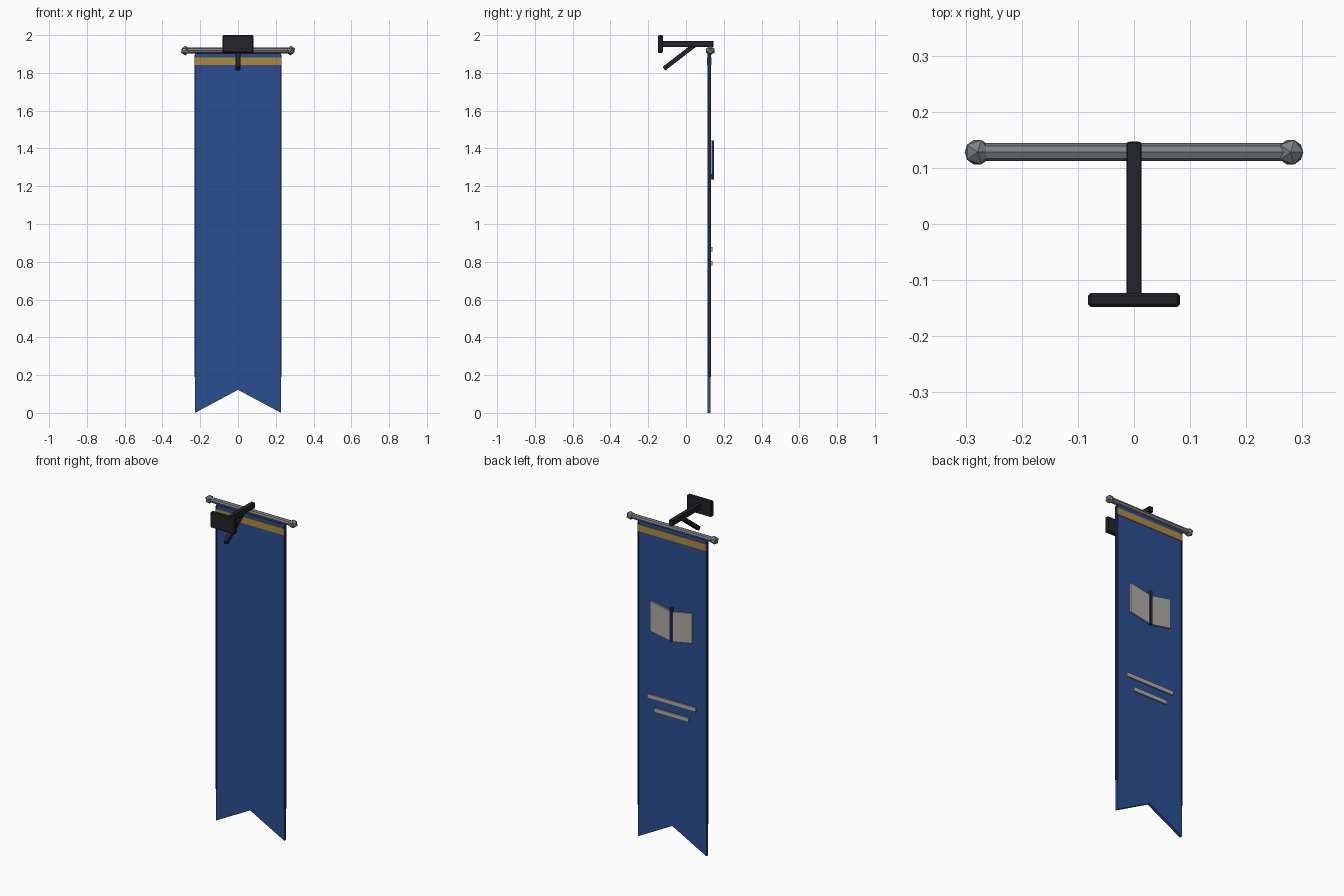
import bpy, bmesh, math
from mathutils import Vector

if "Cube" in bpy.data.objects:
    bpy.data.objects.remove(bpy.data.objects["Cube"])


def material(name, rgb):
    m = bpy.data.materials.new(name)
    m.diffuse_color = (*rgb, 1)
    m.use_nodes = True
    m.node_tree.nodes["Principled BSDF"].inputs["Base Color"].default_value = m.diffuse_color
    return m


IRON = material("dark_iron", (0.018, 0.018, 0.023))
STEEL = material("steel", (0.20, 0.22, 0.23))
BLUE = material("blue_cloth", (0.023, 0.077, 0.28))
NAVY = material("navy_cloth", (0.012, 0.025, 0.09))
GOLD = material("gold_trim", (0.43, 0.26, 0.045))
CREAM = material("cream_cloth", (0.42, 0.41, 0.37))


def finish(bm, name, mat, bevel=0):
    bmesh.ops.recalc_face_normals(bm, faces=bm.faces)
    me = bpy.data.meshes.new(name)
    bm.to_mesh(me)
    bm.free()
    ob = bpy.data.objects.new(name, me)
    bpy.context.collection.objects.link(ob)
    me.materials.append(mat)
    if bevel:
        b = ob.modifiers.new("bevel", 'BEVEL')
        b.width = bevel
        b.segments = 1
    return ob


def box(name, x, y, z, mat, bevel=0):
    """Box from (min, max) ranges."""
    bm = bmesh.new()
    bmesh.ops.create_cube(bm, size=1)
    for v in bm.verts:
        v.co = Vector([(a + b) / 2 + c * (b - a) for (a, b), c in zip((x, y, z), v.co)])
    return finish(bm, name, mat, bevel)


def panel(name, outline, y0, y1, mat):
    """Outline in x,z extruded along y."""
    bm = bmesh.new()
    face = bm.faces.new([bm.verts.new((x, y0, z)) for x, z in outline])
    out = bmesh.ops.extrude_face_region(bm, geom=[face])["geom"]
    verts = [g for g in out if isinstance(g, bmesh.types.BMVert)]
    bmesh.ops.translate(bm, verts=verts, vec=(0, y1 - y0, 0))
    return finish(bm, name, mat)


# Wall bracket: plate, arm and diagonal brace
box("wall_plate", (-0.082, 0.082), (-0.148, -0.123), (1.905, 2.0), IRON, 0.005)
box("bracket_arm", (-0.0135, 0.0135), (-0.13, 0.146), (1.937, 1.969), IRON, 0.002)
a, b = Vector((0, -0.117, 1.822)), Vector((0, 0.045, 1.947))
L = (b - a).length
brace = box("bracket_brace", (-0.012, 0.012), (-L / 2, L / 2), (-0.012, 0.012), IRON, 0.002)
brace.location = (a + b) / 2
brace.rotation_euler.x = math.atan2(b.z - a.z, b.y - a.y)

# Eight-sided rod with faceted finials
ROD_Y, ROD_Z = 0.128, 1.918
bpy.ops.mesh.primitive_cylinder_add(vertices=8, radius=0.016, depth=0.56,
                                    location=(0, ROD_Y, ROD_Z),
                                    rotation=(0, math.pi / 2, 0))
rod = bpy.context.object
rod.name = "banner_rod"
rod.data.materials.append(STEEL)
for side, label in ((-1, "left"), (1, "right")):
    bpy.ops.mesh.primitive_ico_sphere_add(subdivisions=1, radius=0.0255,
                                          location=(side * 0.279, ROD_Y, ROD_Z))
    bpy.context.object.name = label + "_finial"
    bpy.context.object.data.materials.append(STEEL)

# Swallow-tailed cloth
panel("banner_cloth", [(-0.228, 0), (0, 0.122), (0.228, 0), (0.228, 1.903), (-0.228, 1.903)],
      0.115, 0.131, BLUE)

# Gold band wraps the top of the cloth
box("gold_band", (-0.229, 0.229), (0.112, 0.135), (1.841, 1.882), GOLD)

# Side hems and open book pages
for s, label in ((-1, "left"), (1, "right")):
    box(label + "_hem", tuple(sorted((s * 0.222, s * 0.230))), (0.114, 0.133), (0.19, 1.895), NAVY)
    panel(label + "_page", [(s * 0.004, 1.237), (s * 0.14, 1.263),
                            (s * 0.14, 1.443), (s * 0.004, 1.417)], 0.129, 0.141, CREAM)
box("book_spine", (-0.008, 0.008), (0.129, 0.147), (1.236, 1.442), NAVY)

# Decorative stripes under the book
for label, half, z in (("upper", 0.162, 0.866), ("lower", 0.115, 0.792)):
    box(label + "_stripe", (-half, half), (0.129, 0.139), (z - 0.0125, z + 0.0125), CREAM)
